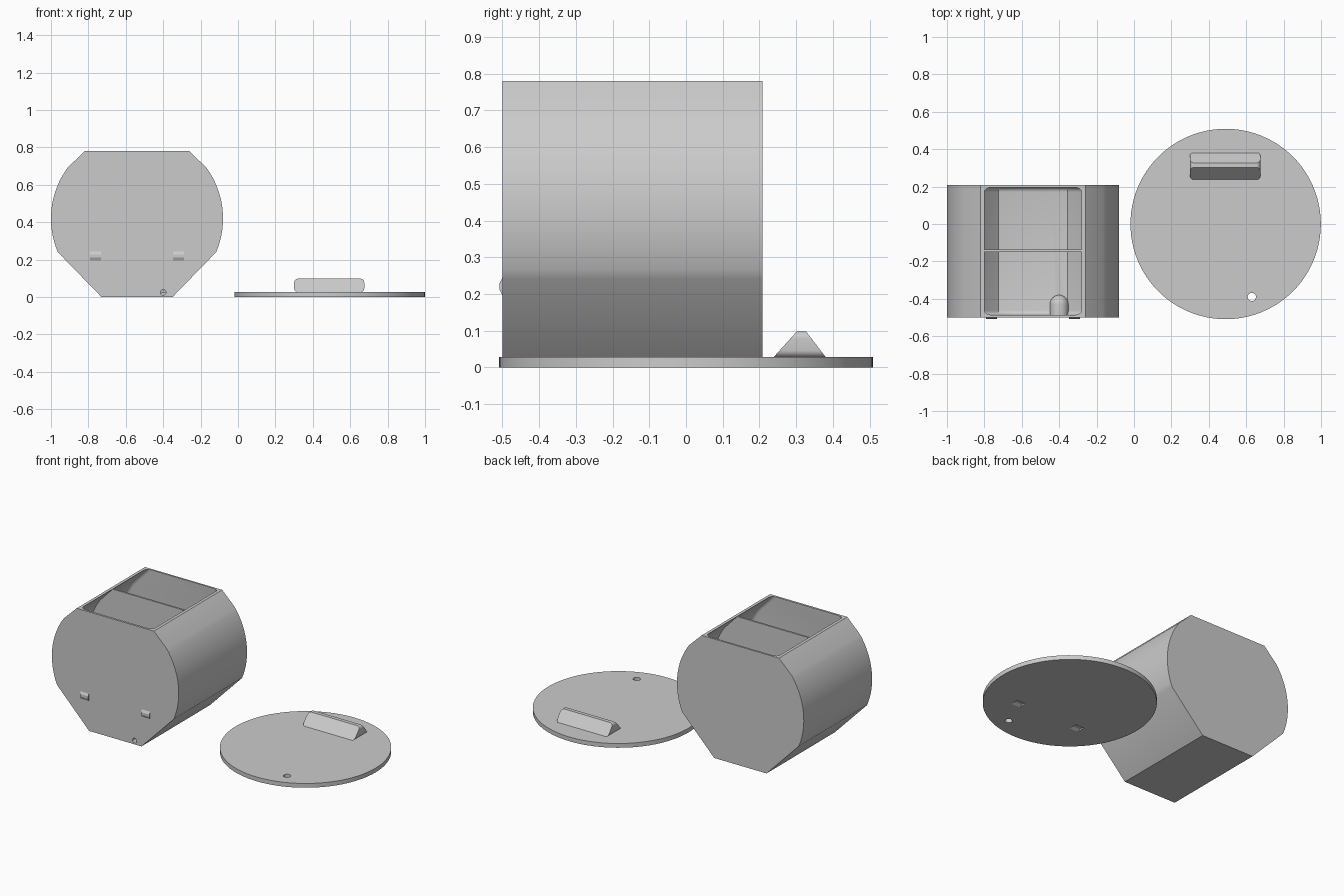
import bpy, bmesh, math
from mathutils import Vector

if "Cube" in bpy.data.objects:
    bpy.data.objects.remove(bpy.data.objects["Cube"])

grey = bpy.data.materials.new("plain grey")
grey.diffuse_color = (0.6, 0.6, 0.6, 1)
grey.use_nodes = True
grey.node_tree.nodes["Principled BSDF"].inputs["Base Color"].default_value = grey.diffuse_color

CX, CZ = -0.54, 0.42      # tub axis
Y0, Y1 = -0.50, 0.208     # tub front and back
LX, LR, LT = 0.49, 0.509, 0.028   # lid centre, radius, thickness


def finish(bm, name):
    bmesh.ops.recalc_face_normals(bm, faces=bm.faces)
    me = bpy.data.meshes.new(name)
    bm.to_mesh(me)
    bm.free()
    ob = bpy.data.objects.new(name, me)
    bpy.context.collection.objects.link(ob)
    me.materials.append(grey)
    return ob


def prism(name, pts, a, b, axis="y", round_ends=0):
    """Extrude a closed 2D profile: xz along y, or yz along x, or xy along z."""
    place = {"y": lambda p, t: (p[0], t, p[1]),
             "x": lambda p, t: (t, p[0], p[1]),
             "z": lambda p, t: (p[0], p[1], t)}[axis]
    bm = bmesh.new()
    lo = [bm.verts.new(place(p, a)) for p in pts]
    hi = [bm.verts.new(place(p, b)) for p in pts]
    caps = [bm.faces.new(lo), bm.faces.new(hi)]
    for i in range(len(pts)):
        j = (i + 1) % len(pts)
        bm.faces.new((lo[i], lo[j], hi[j], hi[i]))
    bmesh.ops.recalc_face_normals(bm, faces=bm.faces)
    if round_ends:
        edges = [e for f in caps for e in f.edges]
        bmesh.ops.bevel(bm, geom=edges, offset=round_ends, segments=4,
                        profile=0.5, affect="EDGES", clamp_overlap=True)
    return finish(bm, name)


def circle(cx, cy, r, n):
    return [(cx + r * math.cos(2 * math.pi * i / n),
             cy + r * math.sin(2 * math.pi * i / n)) for i in range(n)]


def boolean(ob, cutter, op="DIFFERENCE"):
    m = ob.modifiers.new("cut", "BOOLEAN")
    m.operation, m.object, m.solver = op, cutter, "EXACT"
    bpy.context.view_layer.objects.active = ob
    bpy.ops.object.modifier_apply(modifier=m.name)
    bpy.data.objects.remove(cutter)


def smooth(ob, angle=25):
    bpy.ops.object.select_all(action="DESELECT")
    ob.select_set(True)
    bpy.context.view_layer.objects.active = ob
    bpy.ops.object.shade_smooth_by_angle(angle=math.radians(angle))


def tub_profile(bottom, r, top, n=16):
    """Mirrored outline: flat base, sloped sides, round flanks, cut-off top."""
    half = list(bottom)
    for i in range(n + 1):
        a = math.radians(-23 + 59 * i / n)
        half.append((r * math.cos(a), CZ + r * math.sin(a)))
    half += top
    return ([(CX + x, z) for x, z in half]
            + [(CX - x, z) for x, z in reversed(half)])


# Tub with a hollow that opens through the flat top
tub = prism("tub", tub_profile([(0.19, 0)], 0.46, [(0.28, 0.78)]), Y0, Y1)
floor = [(0.1, 0.02), (0.185, 0.028)]
hollow = prism("hollow", tub_profile(floor, 0.44, [(0.26, 0.78), (0.18, 0.86)]),
               Y0 + 0.014, Y1 - 0.012, round_ends=0.025)
boolean(tub, hollow)

# Small hole low in the front wall
boolean(tub, prism("hole", circle(-0.40, 0.025, 0.015, 24), Y0 - 0.02, Y0 + 0.05))
smooth(tub)

# Thin divider across the hollow
prism("divider", tub_profile([(0.185, 0.015)], 0.447, [(0.265, 0.775)]),
      -0.149, -0.137)

# Round-ended boss behind the small hole, keeping only the half above the floor
bm = bmesh.new()
rings = [(0.05, Y0 + 0.01)]
for i in range(9):
    a = math.pi / 2 * i / 8
    rings.append((0.05 * math.cos(a), -0.43 + 0.05 * math.sin(a)))
prev = None
for r, y in rings:
    row = [bm.verts.new((-0.40 + r * math.cos(math.pi * k / 16), y,
                         0.022 + r * math.sin(math.pi * k / 16)))
           for k in range(17)]
    if prev:
        for k in range(16):
            bm.faces.new((prev[k], prev[k + 1], row[k + 1], row[k]))
    prev = row
bmesh.ops.remove_doubles(bm, verts=bm.verts, dist=1e-5)
smooth(finish(bm, "boss"), 40)

# Wedge catches on the tub front, and matching notches under the lid
lid = prism("lid", circle(LX, 0, LR, 96), 0, LT, "z")
for side, dx in (("left", -0.222), ("right", 0.222)):
    x = CX + dx
    prism(side + "_catch", [(Y0 + 0.003, 0.19), (Y0 - 0.008, 0.212),
                            (Y0 - 0.008, 0.228), (Y0 + 0.003, 0.25)],
          x - 0.03, x + 0.03, "x")
    x = LX + dx
    boolean(lid, prism("notch", [(-0.232, -0.002), (-0.21, 0.01),
                                 (-0.19, 0.01), (-0.168, -0.002)],
                       x - 0.031, x + 0.031, "x"))

# Round hole near the lid edge
boolean(lid, prism("lid_hole", circle(0.63, -0.39, 0.022, 32), -0.05, 0.1, "z"))
smooth(lid)

# Ridge handle: tapered section trimmed by a rounded outline
handle = prism("handle", [(0.237, LT - 0.002), (0.302, 0.098),
                          (0.327, 0.098), (0.382, LT - 0.002)],
               0.25, 0.75, "x")
outline = []
for cx, cz, start in ((0.655, 0.078, 0), (0.32, 0.078, 90),
                      (0.32, 0.046, 180), (0.655, 0.046, 270)):
    for k in range(7):
        a = math.radians(start + 15 * k)
        outline.append((cx + 0.02 * math.cos(a), cz + 0.02 * math.sin(a)))
boolean(handle, prism("outline", outline, 0.1, 0.5), "INTERSECT")
smooth(handle)
